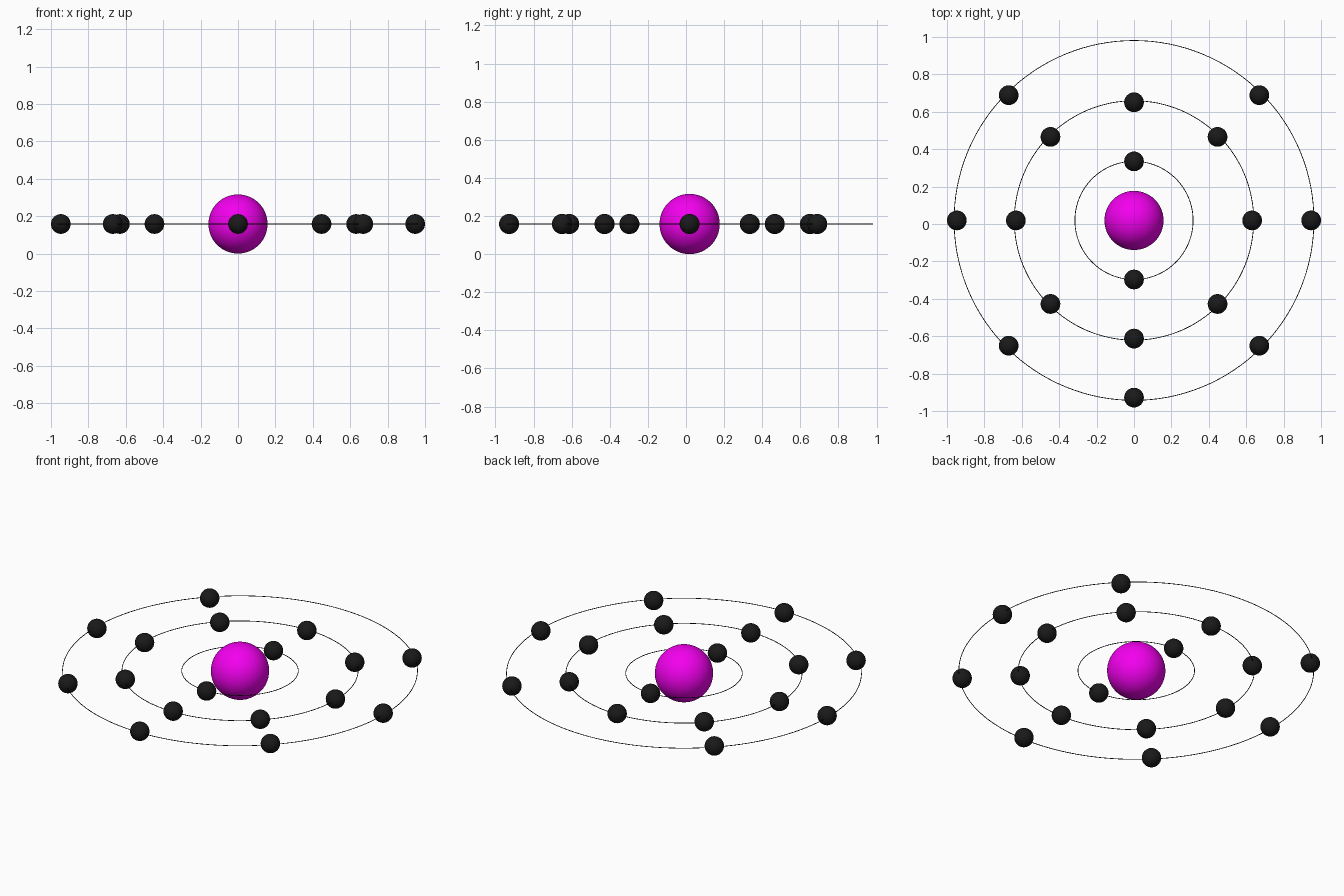
import bpy
from math import sin, cos, pi

if "Cube" in bpy.data.objects:
    bpy.data.objects.remove(bpy.data.objects["Cube"])

CY, CZ = 0.019, 0.158          # common centre of the atom
ELECTRON_R = 0.0527


def material(name, rgb):
    m = bpy.data.materials.new(name)
    m.diffuse_color = (*rgb, 1)
    m.use_nodes = True
    m.node_tree.nodes["Principled BSDF"].inputs["Base Color"].default_value = m.diffuse_color
    return m


def finish(name, mat):
    ob = bpy.context.object
    ob.name = name
    ob.data.materials.append(mat)
    bpy.ops.object.shade_smooth()
    return ob


def ball(name, x, y, radius, mat, segments, rings):
    bpy.ops.mesh.primitive_uv_sphere_add(segments=segments, ring_count=rings,
                                         radius=radius, location=(x, CY + y, CZ))
    return finish(name, mat)


magenta = material("magenta", (0.9, 0.0, 0.86))
black = material("black", (0.01, 0.01, 0.01))

# Nucleus
ball("nucleus", 0, 0, 0.158, magenta, 64, 32)

# Shells: orbit radius, electron distance, electron angles in eighths of a turn
shells = {
    "inner": (0.316, 0.3158, (2, 6)),
    "middle": (0.640, 0.6316, range(8)),
    "outer": (0.962, 0.9473, (0, 1, 3, 4, 5, 6, 7)),   # one vacancy at the back
}
for shell, (orbit_r, electron_d, eighths) in shells.items():
    # Thin orbit ring
    bpy.ops.mesh.primitive_torus_add(major_radius=orbit_r, minor_radius=0.002,
                                     major_segments=128, minor_segments=8,
                                     location=(0, CY, CZ))
    finish(shell + "_orbit", black)
    # Electrons
    for k in eighths:
        a = k * pi / 4
        ball(f"{shell}_electron_{k}", electron_d * cos(a), electron_d * sin(a),
             ELECTRON_R, black, 32, 16)
